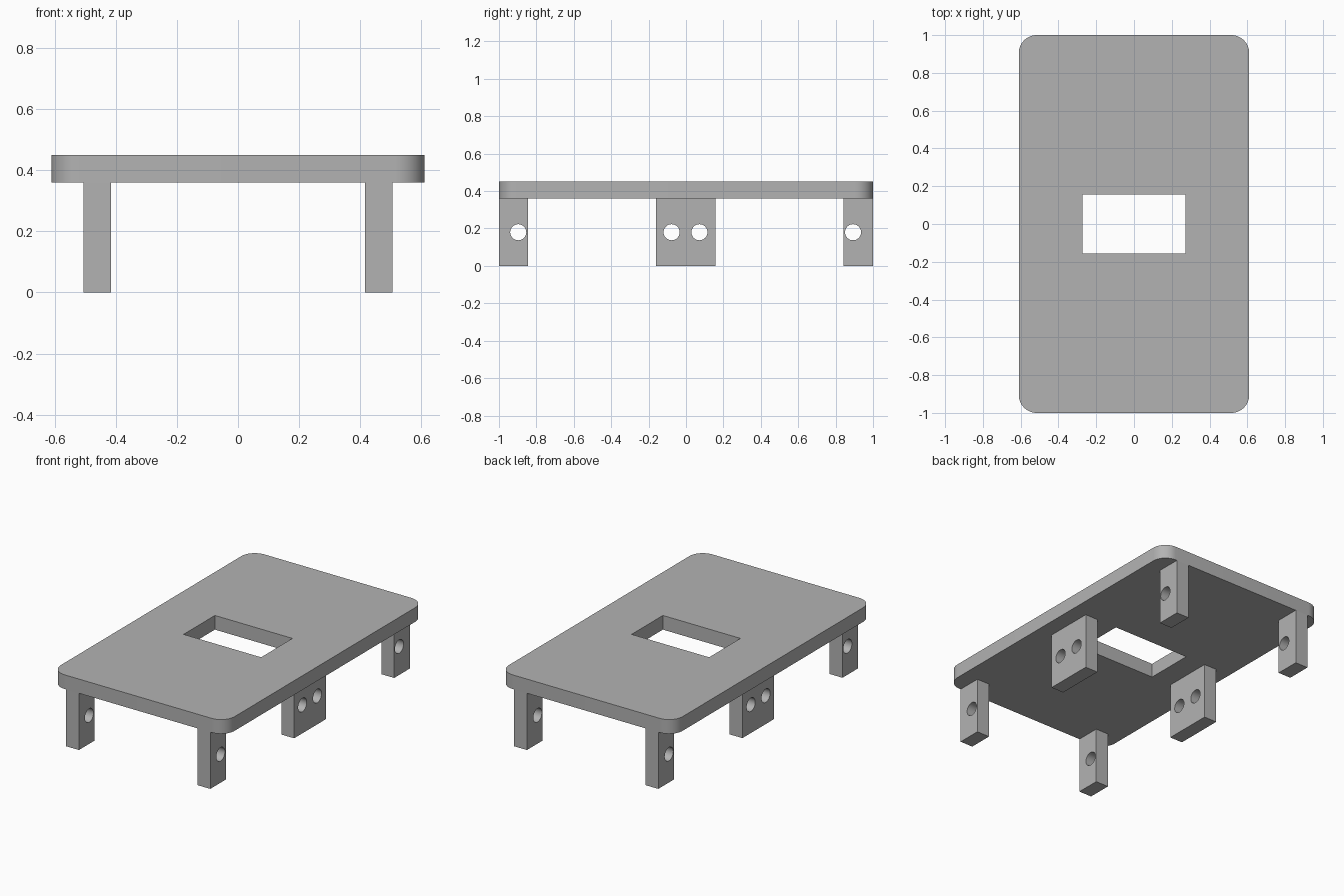
import bpy
import bmesh
from mathutils import Matrix, Vector

cube = bpy.data.objects.get("Cube")
if cube:
    bpy.data.objects.remove(cube, do_unlink=True)

GREY = (0.45, 0.45, 0.45, 1.0)
grey = bpy.data.materials.new("plain_grey")
grey.use_nodes = True
grey.diffuse_color = GREY
grey.node_tree.nodes["Principled BSDF"].inputs["Base Color"].default_value = GREY

TOP, UNDER = 0.45, 0.36          # table top heights
HALF_X, HALF_Y = 0.61, 1.0
LEG_IN, LEG_OUT = 0.416, 0.506   # leg thickness range in x
HOLE_Z, HOLE_R = 0.18, 0.043


def finish(name, bm):
    mesh = bpy.data.meshes.new(name)
    bm.to_mesh(mesh)
    bm.free()
    mesh.materials.append(grey)
    obj = bpy.data.objects.new(name, mesh)
    bpy.context.collection.objects.link(obj)
    return obj


def box(name, low, high, corner=0.0):
    """Box between two corners, with optional rounded upright edges."""
    low, high = Vector(low), Vector(high)
    bm = bmesh.new()
    bmesh.ops.create_cube(bm, size=1)
    bmesh.ops.scale(bm, vec=high - low, verts=bm.verts)
    bmesh.ops.translate(bm, vec=(low + high) / 2, verts=bm.verts)
    if corner:
        upright = [e for e in bm.edges
                   if abs(e.verts[0].co.z - e.verts[1].co.z) > 0.01]
        bmesh.ops.bevel(bm, geom=upright, offset=corner, segments=12,
                        profile=0.5, affect='EDGES')
    return finish(name, bm)


def drill(name, x, y):
    """Round cutter running along x."""
    bm = bmesh.new()
    bmesh.ops.create_cone(bm, cap_ends=True, segments=32, radius1=HOLE_R,
                          radius2=HOLE_R, depth=0.3,
                          matrix=Matrix.Translation((x, y, HOLE_Z))
                          @ Matrix.Rotation(1.5707963, 4, 'Y'))
    return finish(name, bm)


def cut(obj, cutter):
    """Subtract the cutter, then discard it."""
    cutter.hide_render = True
    mod = obj.modifiers.new("cut", 'BOOLEAN')
    mod.operation, mod.solver, mod.object = 'DIFFERENCE', 'EXACT', cutter
    bpy.context.view_layer.objects.active = obj
    bpy.ops.object.modifier_apply(modifier=mod.name)
    bpy.data.objects.remove(cutter, do_unlink=True)


def smooth(obj):
    bpy.ops.object.select_all(action='DESELECT')
    obj.select_set(True)
    bpy.context.view_layer.objects.active = obj
    bpy.ops.object.shade_smooth_by_angle(angle=0.6)


# Table top with rounded corners and a rectangular opening
top = box("table_top", (-HALF_X, -HALF_Y, UNDER), (HALF_X, HALF_Y, TOP), 0.095)
cut(top, box("opening_cutter", (-0.272, -0.157, 0.2), (0.272, 0.157, 0.6)))
smooth(top)

# Legs on both sides: y range and drilled hole positions
legs = {
    "front_leg": (-HALF_Y, -0.845, [-0.897]),
    "middle_leg": (-0.16, 0.157, [-0.077, 0.072]),
    "back_leg": (0.842, HALF_Y, [0.893]),
}
for side, sign in (("left", 1), ("right", -1)):
    x0, x1 = sorted((sign * LEG_IN, sign * LEG_OUT))
    for part, (y0, y1, holes) in legs.items():
        leg = box(f"{side}_{part}", (x0, y0, 0), (x1, y1, UNDER))
        for y in holes:
            cut(leg, drill("hole_cutter", (x0 + x1) / 2, y))
        smooth(leg)
